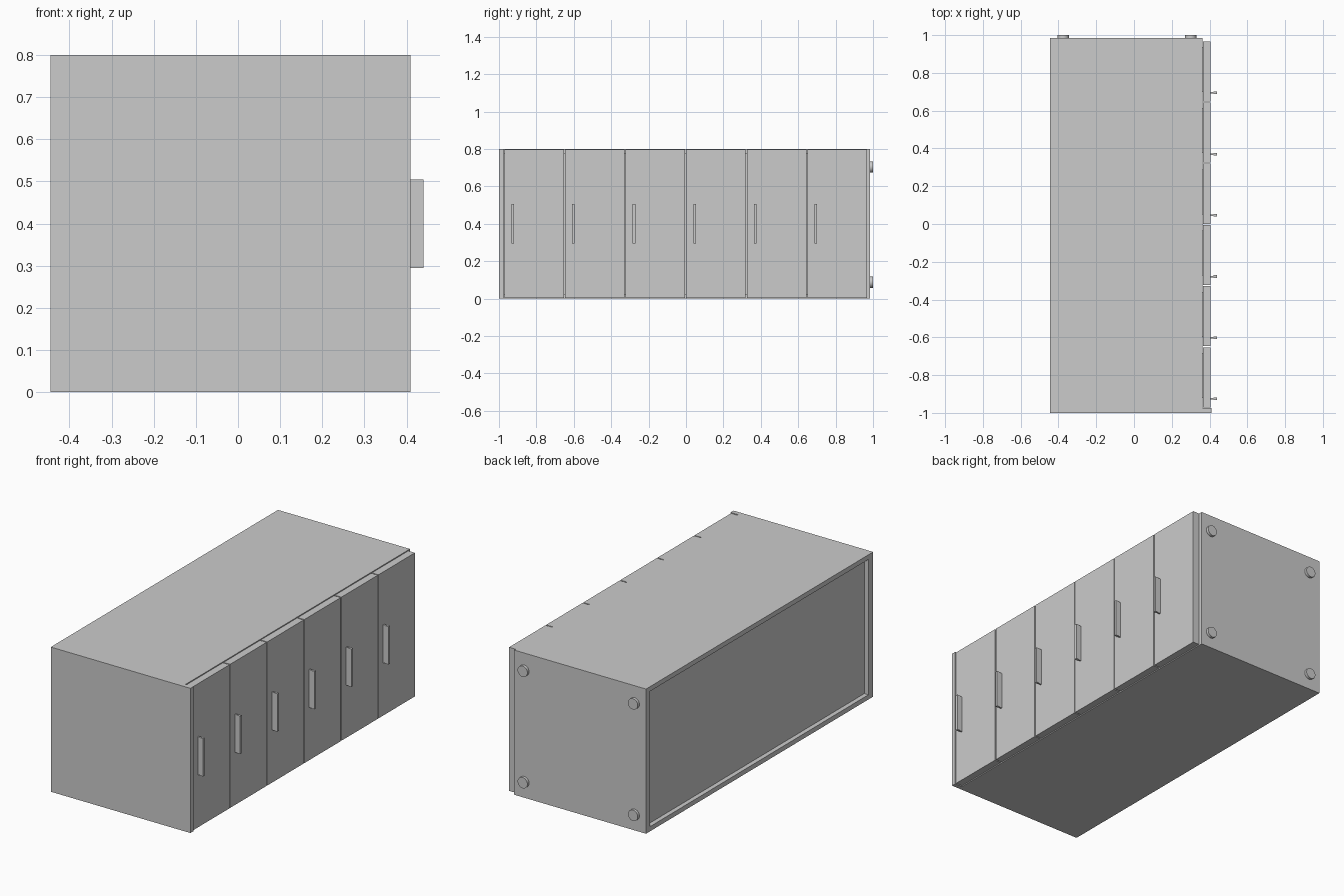
import bpy, bmesh, math
from mathutils import Matrix

if "Cube" in bpy.data.objects:
    bpy.data.objects.remove(bpy.data.objects["Cube"])


def obj_from_bm(name, bm):
    bmesh.ops.recalc_face_normals(bm, faces=bm.faces)
    me = bpy.data.meshes.new(name)
    bm.to_mesh(me)
    bm.free()
    ob = bpy.data.objects.new(name, me)
    bpy.context.collection.objects.link(ob)
    return ob


def add_box(bm, x, y, z):
    size = [b - a for a, b in (x, y, z)]
    mid = [(a + b) / 2 for a, b in (x, y, z)]
    mat = Matrix.Translation(mid) @ Matrix.Diagonal((*size, 1))
    bmesh.ops.create_cube(bm, size=1, matrix=mat)


def boxes(name, *specs):
    bm = bmesh.new()
    for s in specs:
        add_box(bm, *s)
    return obj_from_bm(name, bm)


# The chest of drawers lies on its side: its top faces -y, drawers face +x
BACK, RIM, FACE, TIP = -0.445, 0.365, 0.405, 0.44
T = 0.026          # panel thickness
BASE = 0.985
H = 0.8

# Carcass panels
boxes("top_panel", ((BACK, 0.409), (-1, -1 + T), (0, H)))
boxes("left_side", ((BACK, RIM - 0.003), (-1 + T, BASE), (0, T)))
boxes("right_side", ((BACK, RIM - 0.003), (-1 + T, BASE), (H - T, H)))
boxes("bottom_panel", ((BACK, RIM - 0.003), (BASE - T, BASE), (T, H - T)))
boxes("back_panel", ((BACK + 0.025, BACK + 0.035), (-1 + T, BASE - T), (T, H - T)))

# Inner frame edging the back opening
boxes("back_rails",
      ((BACK, BACK + 0.025), (-1 + T, -1 + T + 0.016), (T, H - T)),
      ((BACK, BACK + 0.025), (BASE - T - 0.01, BASE - T), (T, H - T)))

# Six drawers: front, open tray and pull
PITCH, GAP = 0.324, 0.006
for i in range(6):
    y0 = -0.971 + PITCH * i
    y1 = y0 + PITCH - GAP
    boxes(f"drawer_front_{i + 1}", ((RIM, FACE), (y0, y1), (0.003, H - 0.003)))

    t, a, b = 0.012, y0 + 0.05, y1 - 0.03
    z0, z1, xb = T + 0.012, H - T - 0.012, BACK + 0.08
    boxes(f"drawer_tray_{i + 1}",
          ((xb, RIM), (b - t, b), (z0, z1)),
          ((xb, RIM), (a, b - t), (z0, z0 + t)),
          ((xb, RIM), (a, b - t), (z1 - t, z1)),
          ((xb, xb + t), (a, b - t), (z0 + t, z1 - t)))

    # Pull: T-shaped profile extruded across the drawer
    c = y0 + 0.045
    prof = [(FACE, -0.004), (0.422, -0.004), (0.422, -0.007), (TIP, -0.007),
            (TIP, 0.007), (0.422, 0.007), (0.422, 0.004), (FACE, 0.004)]
    bm = bmesh.new()
    f = bm.faces.new([bm.verts.new((px, c + py, 0.295)) for px, py in prof])
    ext = bmesh.ops.extrude_face_region(bm, geom=[f])["geom"]
    bmesh.ops.translate(bm, vec=(0, 0, 0.21),
                        verts=[v for v in ext if isinstance(v, bmesh.types.BMVert)])
    obj_from_bm(f"drawer_pull_{i + 1}", bm)

# Four round feet under the base
for i, (x, z) in enumerate([(x, z) for x in (-0.375, 0.3) for z in (0.088, 0.704)]):
    bm = bmesh.new()
    mat = Matrix.Translation((x, (BASE + 1) / 2, z)) @ Matrix.Rotation(math.pi / 2, 4, 'X')
    bmesh.ops.create_cone(bm, cap_ends=True, segments=24, radius1=0.03,
                          radius2=0.03, depth=1 - BASE, matrix=mat)
    foot = obj_from_bm(f"foot_{i + 1}", bm)
    for p in foot.data.polygons:
        p.use_smooth = len(p.vertices) == 4
